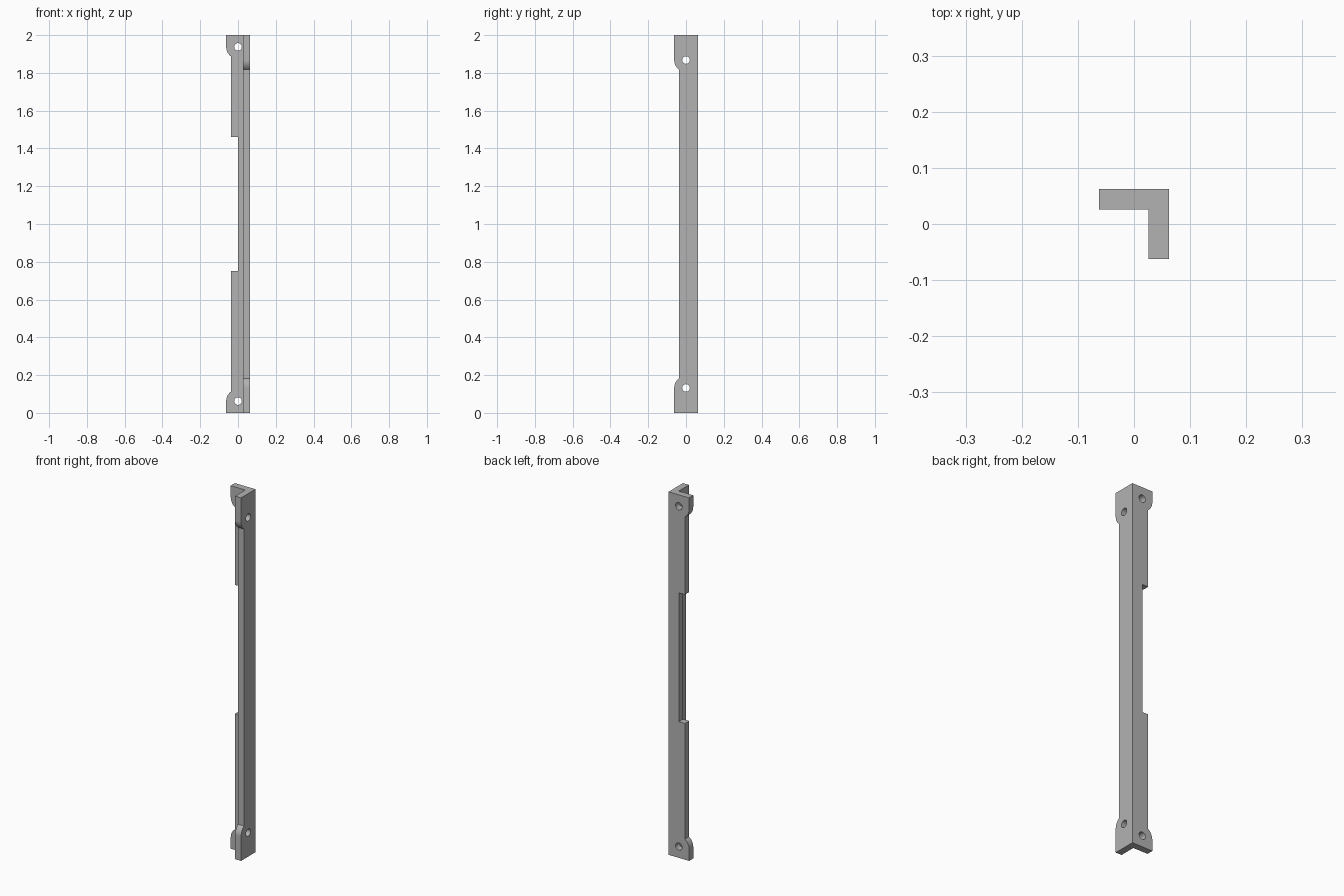
import bpy, bmesh
from math import sin, cos, acos, pi, radians

cube = bpy.data.objects.get("Cube")
if cube:
    bpy.data.objects.remove(cube)

HALF = 0.0625       # half width of the angle section
INNER = 0.026       # inner face of each leg
NARROW = -0.037     # free edge between the end tabs
HEIGHT = 2.0
HOLE = 0.02
NOTCH = (0.75, 1.46)

grey = bpy.data.materials.new("plain grey")
grey.use_nodes = True
grey.diffuse_color = (0.45, 0.45, 0.45, 1)
grey.node_tree.nodes["Principled BSDF"].inputs["Base Color"].default_value = (0.45, 0.45, 0.45, 1)


def tab_edge(hole_z):
    """Free edge of the lower tab: straight, then an arc around the hole."""
    sweep = acos(-NARROW / HALF)
    arc = [(-HALF * cos(sweep * i / 12), hole_z + HALF * sin(sweep * i / 12)) for i in range(13)]
    return [(-HALF, 0)] + arc


def leg(name, hole_z, place, notch=()):
    """Extrude a leg outline (across, height) between its inner and outer face."""
    low = tab_edge(hole_z)
    high = [(u, HEIGHT - z) for u, z in reversed(low)]
    outline = low + list(notch) + high + [(HALF, HEIGHT), (HALF, 0)]
    bm = bmesh.new()
    face = bm.faces.new([bm.verts.new(place(u, INNER, z)) for u, z in outline])
    ext = bmesh.ops.extrude_face_region(bm, geom=[face])["geom"]
    shift = [b - a for a, b in zip(place(0, INNER, 0), place(0, HALF, 0))]
    bmesh.ops.translate(bm, vec=shift, verts=[g for g in ext if isinstance(g, bmesh.types.BMVert)])
    bmesh.ops.recalc_face_normals(bm, faces=bm.faces)
    mesh = bpy.data.meshes.new(name)
    bm.to_mesh(mesh)
    bm.free()
    mesh.materials.append(grey)
    obj = bpy.data.objects.new(name, mesh)
    bpy.context.collection.objects.link(obj)
    return obj


def drill(location, rotation):
    bpy.ops.mesh.primitive_cylinder_add(vertices=32, radius=HOLE, depth=0.08,
                                        location=location, rotation=rotation)
    obj = bpy.context.object
    obj.name = "hole_cutter"
    obj.data.materials.append(grey)
    return obj


# Two legs of the angle bracket; the back one has a long notch
z0, z1 = NOTCH
bracket = leg("angle_bracket", HALF, lambda u, d, z: (u, d, z),
              [(NARROW, z0), (0, z0), (0, z1), (NARROW, z1)])
side = leg("side_leg", 0.132, lambda u, d, z: (d, u, z))

# Join the legs and drill the screw holes
helpers = [(side, 'UNION')]
for z in (HALF, HEIGHT - HALF):
    helpers.append((drill((0, 0.045, z), (pi / 2, 0, 0)), 'DIFFERENCE'))
for z in (0.132, HEIGHT - 0.132):
    helpers.append((drill((0.045, 0, z), (0, pi / 2, 0)), 'DIFFERENCE'))
for obj, operation in helpers:
    obj.hide_render = True
    mod = bracket.modifiers.new(operation.title(), 'BOOLEAN')
    mod.operation, mod.solver, mod.object = operation, 'EXACT', obj

# Bake the result and drop the helpers
bpy.context.view_layer.update()
baked = bpy.data.meshes.new_from_object(bracket.evaluated_get(bpy.context.evaluated_depsgraph_get()))
bracket.modifiers.clear()
bracket.data = baked
for obj, _ in helpers:
    bpy.data.objects.remove(obj)

bpy.ops.object.select_all(action='DESELECT')
bracket.select_set(True)
bpy.context.view_layer.objects.active = bracket
bpy.ops.object.shade_smooth_by_angle(angle=radians(30))
